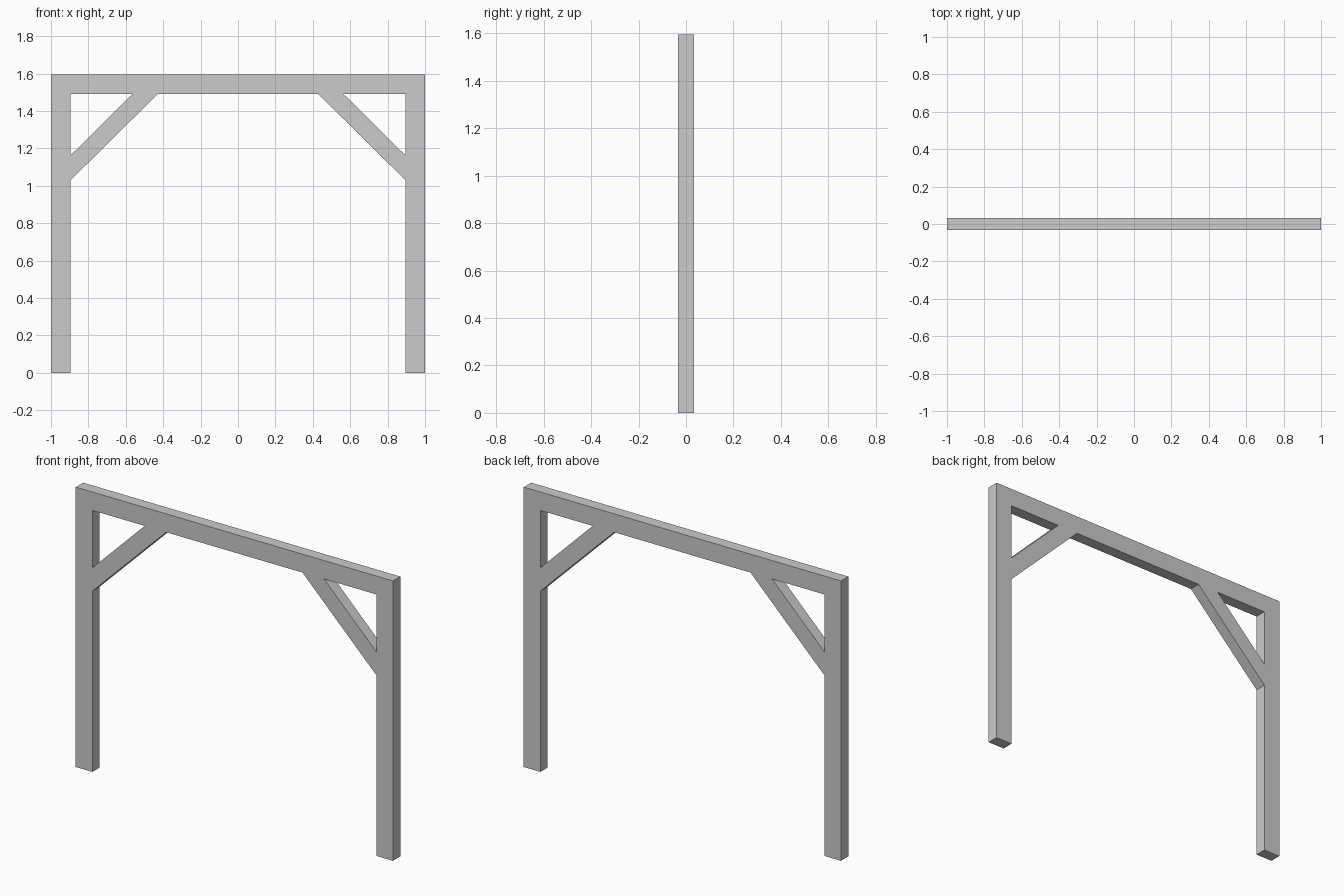
import bpy
from math import radians

if "Cube" in bpy.data.objects:
    bpy.data.objects.remove(bpy.data.objects["Cube"])

W, H, HALF_DEPTH = 1.0, 1.595, 0.033   # half width, height, half thickness
IN, UNDER = 0.895, 1.49                # inner post face, beam underside

# Right half of the outer outline: post foot, inner face, brace underside, beam middle
right = [(0.43, UNDER), (IN, 1.03), (IN, 0), (W, 0), (W, H)]
outline = right + [(-x, z) for x, z in reversed(right)]

# Triangular openings between posts, beam and braces
gap = [(0.565, UNDER), (IN, UNDER), (IN, 1.163)]
loops = [outline, gap, [(-x, z) for x, z in gap]]

# Flush frame: filled profile extruded through its thickness
curve = bpy.data.curves.new("gate_frame", 'CURVE')
curve.dimensions = '2D'
curve.fill_mode = 'BOTH'
curve.extrude = HALF_DEPTH
for points in loops:
    spline = curve.splines.new('POLY')
    spline.points.add(len(points) - 1)
    for p, (x, z) in zip(spline.points, points):
        p.co = (x, z, 0, 1)
    spline.use_cyclic_u = True

frame = bpy.data.objects.new("gate_frame", curve)
frame.rotation_euler.x = radians(90)
bpy.context.collection.objects.link(frame)

# Turn the profile into a flat-shaded mesh with welded edges
bpy.context.view_layer.objects.active = frame
frame.select_set(True)
bpy.ops.object.convert(target='MESH')
bpy.ops.object.mode_set(mode='EDIT')
bpy.ops.mesh.select_all(action='SELECT')
bpy.ops.mesh.remove_doubles(threshold=0.0001)
bpy.ops.mesh.normals_make_consistent(inside=False)
bpy.ops.object.mode_set(mode='OBJECT')
bpy.ops.object.shade_flat()
